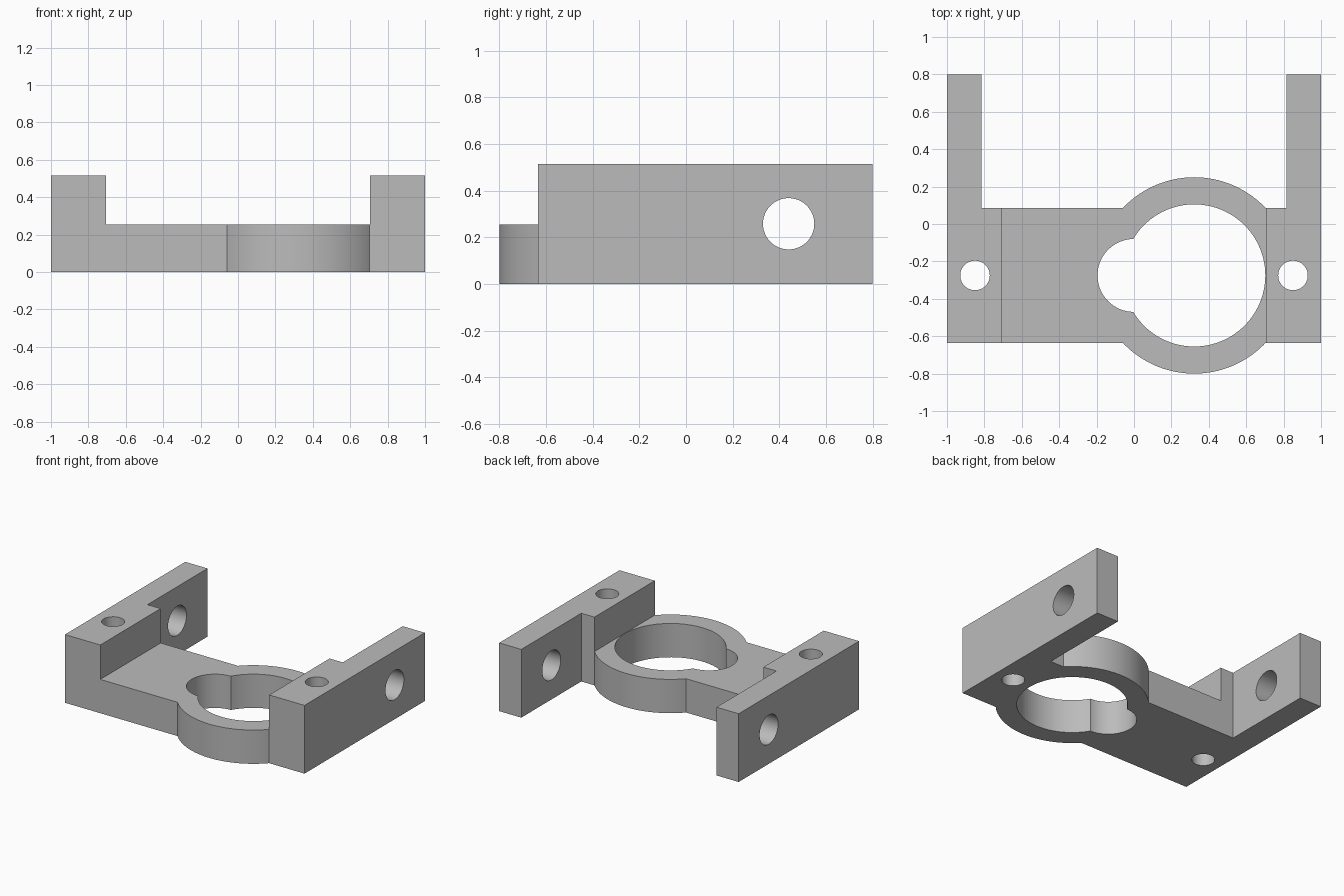
import bpy
import bmesh
from math import pi
from mathutils import Matrix

cube = bpy.data.objects.get("Cube")
if cube:
    bpy.data.objects.remove(cube, do_unlink=True)

# Main dimensions
MID_Y = -0.275
HALF_DEPTH = 0.36
FRONT, BACK = MID_Y - HALF_DEPTH, MID_Y + HALF_DEPTH
PLATE_H, BLOCK_H = 0.255, 0.515
RING_X = 0.322

grey = bpy.data.materials.new("plain grey")
grey.use_nodes = True
grey.diffuse_color = (0.5, 0.5, 0.5, 1)
grey.node_tree.nodes["Principled BSDF"].inputs["Base Color"].default_value = (0.5, 0.5, 0.5, 1)


def finish(name, bm):
    bmesh.ops.recalc_face_normals(bm, faces=bm.faces)
    mesh = bpy.data.meshes.new(name)
    bm.to_mesh(mesh)
    bm.free()
    mesh.materials.append(grey)
    ob = bpy.data.objects.new(name, mesh)
    bpy.context.collection.objects.link(ob)
    return ob


def prism(name, outline, height):
    """Extrude a plan outline upward from the ground."""
    bm = bmesh.new()
    face = bm.faces.new([bm.verts.new((x, y, 0)) for x, y in outline])
    top = bmesh.ops.extrude_face_region(bm, geom=[face])["geom"]
    bmesh.ops.translate(bm, vec=(0, 0, height),
                        verts=[v for v in top if isinstance(v, bmesh.types.BMVert)])
    return finish(name, bm)


def cylinder(name, centre, radius, depth, sideways=False, segments=96):
    bm = bmesh.new()
    turn = Matrix.Rotation(pi / 2, 4, 'Y') if sideways else Matrix()
    bmesh.ops.create_cone(bm, cap_ends=True, segments=segments, radius1=radius,
                          radius2=radius, depth=depth,
                          matrix=Matrix.Translation(centre) @ turn)
    return finish(name, bm)


def combine(target, other, operation):
    mod = target.modifiers.new(operation.lower(), 'BOOLEAN')
    mod.operation = operation
    mod.solver = 'EXACT'
    mod.object = other
    bpy.context.view_layer.objects.active = target
    bpy.ops.object.modifier_apply(modifier=mod.name)
    bpy.data.objects.remove(other, do_unlink=True)


# Base plate with the round clamp ring
bracket = prism("bracket", [(-0.9, FRONT), (0.9, FRONT), (0.9, BACK), (-0.9, BACK)], PLATE_H)
ring = cylinder("ring", (RING_X, MID_Y, PLATE_H / 2), 0.525, PLATE_H, segments=128)
combine(bracket, ring, 'UNION')

# Raised end blocks with arms reaching back
for s in (-1, 1):
    outline = [(1, FRONT), (1, 0.8), (0.815, 0.8), (0.815, BACK),
               (0.705, BACK), (0.705, FRONT)]
    arm = prism("end_block", [(s * x, y) for x, y in outline], BLOCK_H)
    combine(bracket, arm, 'UNION')

# Keyhole opening through the plate
for x, radius in ((RING_X, 0.38), (0, 0.195)):
    combine(bracket, cylinder("opening_cutter", (x, MID_Y, 0), radius, 2), 'DIFFERENCE')

# Vertical screw holes and sideways pivot holes
for s in (-1, 1):
    combine(bracket, cylinder("screw_cutter", (s * 0.85, MID_Y, 0), 0.079, 2, segments=48),
            'DIFFERENCE')
    combine(bracket, cylinder("pivot_cutter", (s * 0.9, 0.44, 0.258), 0.11, 0.5, True, 64),
            'DIFFERENCE')

bpy.ops.object.select_all(action='DESELECT')
bracket.select_set(True)
bpy.context.view_layer.objects.active = bracket
bpy.ops.object.shade_smooth_by_angle(angle=pi / 6)
